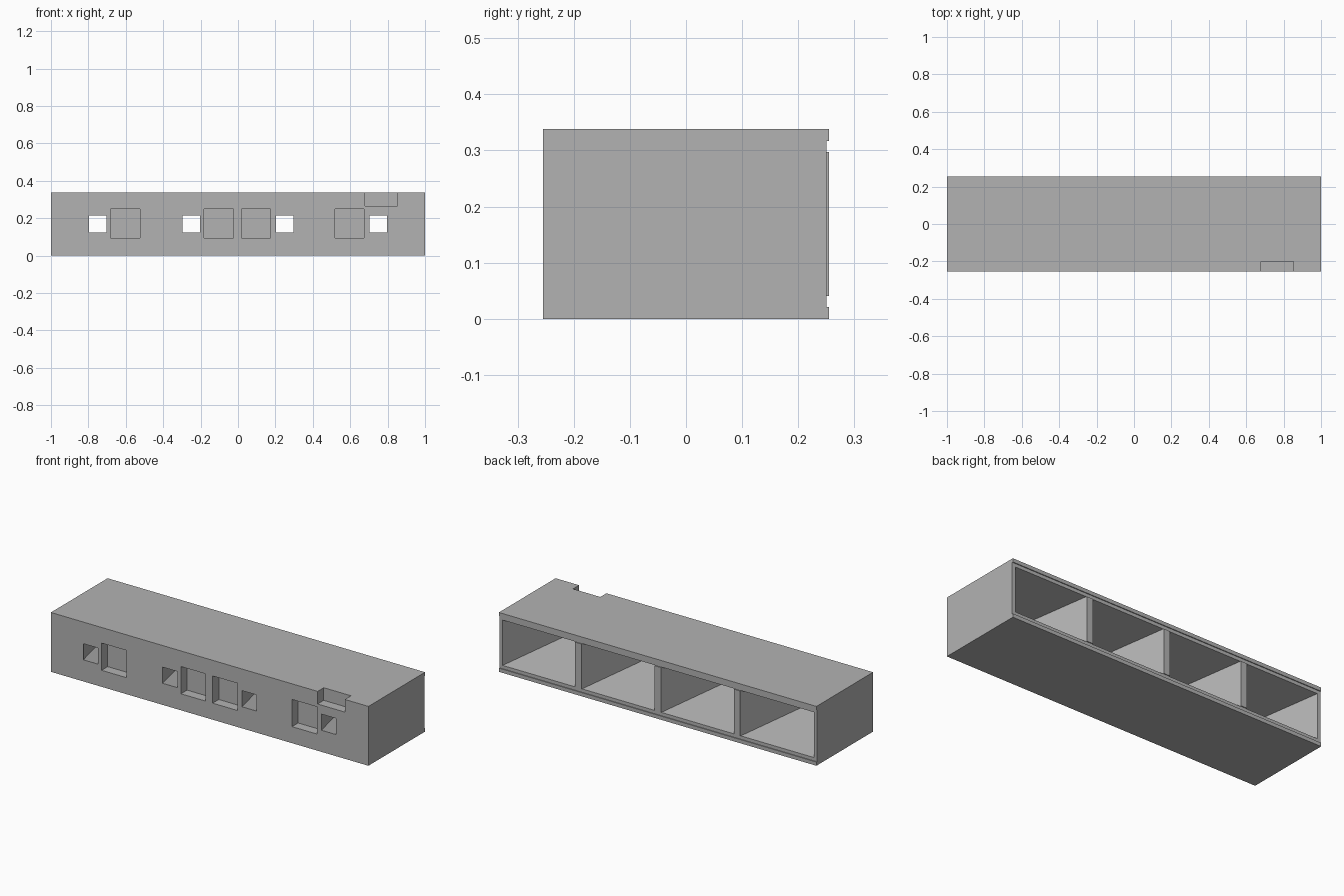
import bpy
import bmesh

if "Cube" in bpy.data.objects:
    bpy.data.objects.remove(bpy.data.objects["Cube"], do_unlink=True)

HALF_Y = 0.255        # half depth of the block
HEIGHT = 0.338
MID_Z = HEIGHT / 2
RECESS_Y = 0.25       # plane of the shallow recess on the back
CELLS = (-0.75, -0.25, 0.25, 0.75)

grey = bpy.data.materials.new("plain grey")
grey.use_nodes = True
grey.diffuse_color = (0.45, 0.45, 0.45, 1)
grey.node_tree.nodes["Principled BSDF"].inputs["Base Color"].default_value = grey.diffuse_color


def loft(name, rings):
    """Solid through rectangles given as (y, x0, x1, z0, z1)."""
    bm = bmesh.new()
    loops = [[bm.verts.new(p) for p in ((x0, y, z0), (x1, y, z0), (x1, y, z1), (x0, y, z1))]
             for y, x0, x1, z0, z1 in rings]
    for a, b in zip(loops, loops[1:]):
        for i in range(4):
            j = (i + 1) % 4
            bm.faces.new((a[i], a[j], b[j], b[i]))
    bm.faces.new(loops[0])
    bm.faces.new(loops[-1])
    bmesh.ops.recalc_face_normals(bm, faces=bm.faces)
    mesh = bpy.data.meshes.new(name)
    bm.to_mesh(mesh)
    bm.free()
    mesh.materials.append(grey)
    obj = bpy.data.objects.new(name, mesh)
    bpy.context.collection.objects.link(obj)
    return obj


def box(name, x0, x1, y0, y1, z0, z1):
    return loft(name, [(y, x0, x1, z0, z1) for y in (y0, y1)])


def cut(target, cutter):
    mod = target.modifiers.new("cut", "BOOLEAN")
    mod.operation = "DIFFERENCE"
    mod.solver = "EXACT"
    mod.object = cutter
    bpy.context.view_layer.objects.active = target
    bpy.ops.object.modifier_apply(modifier=mod.name)
    bpy.data.objects.remove(cutter, do_unlink=True)


def funnel(cx):
    """Cutter tapering from a wide back opening to a small front hole."""
    rings = []
    for y in (-HALF_Y - 0.02, RECESS_Y + 0.03):
        t = (y + HALF_Y) / (RECESS_Y + HALF_Y)
        w = 0.046 + (0.23 - 0.046) * t
        h = 0.046 + (0.129 - 0.046) * t
        rings.append((y, cx - w, cx + w, MID_Z - h, MID_Z + h))
    return loft("funnel_cutter", rings)


# Main block
body = box("body", -1, 1, -HALF_Y, HALF_Y, 0, HEIGHT)

# Shallow recess along the back, leaving a top and bottom lip
cut(body, box("recess_cutter", -1.1, 1.1, RECESS_Y, 0.4, 0.021, HEIGHT - 0.021))

# Funnel-shaped cells
for cx in CELLS:
    cut(body, funnel(cx))

# Square pockets in the front
for cx in (-0.603, -0.103, 0.097, 0.597):
    cut(body, box("pocket_cutter", cx - 0.078, cx + 0.078, -0.4, -0.2, 0.094, 0.249))

# Notch in the top front edge
cut(body, box("notch_cutter", 0.68, 0.852, -0.4, -0.2, 0.266, 0.5))

# Divider strips between the cells, flush with the lips
for i, cx in enumerate((-0.5, 0, 0.5)):
    box(f"divider_{i + 1}", cx - 0.02, cx + 0.02, RECESS_Y - 0.0005, HALF_Y, 0.041, HEIGHT - 0.041)
